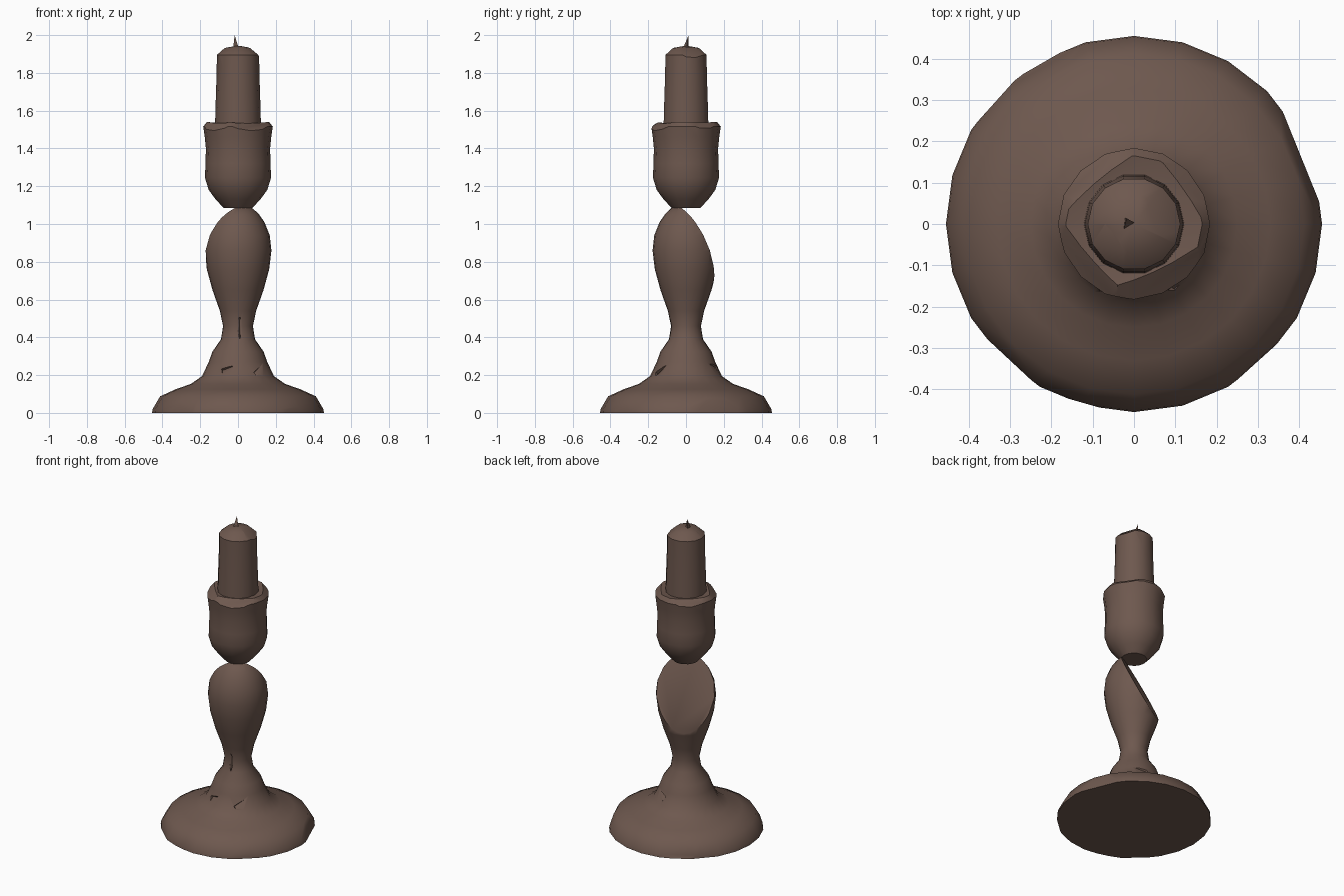
import bpy, bmesh, math
from mathutils import Vector, Matrix

if "Cube" in bpy.data.objects:
    bpy.data.objects.remove(bpy.data.objects["Cube"])

wood = bpy.data.materials.new("dull_brown")
brown = (0.155, 0.098, 0.077, 1)
wood.diffuse_color = brown
wood.use_nodes = True
wood.node_tree.nodes["Principled BSDF"].inputs["Base Color"].default_value = brown


def finish(name, bm):
    bmesh.ops.recalc_face_normals(bm, faces=bm.faces)
    mesh = bpy.data.meshes.new(name)
    bm.to_mesh(mesh)
    bm.free()
    obj = bpy.data.objects.new(name, mesh)
    bpy.context.collection.objects.link(obj)
    mesh.materials.append(wood)
    return obj


def smooth(obj, angle=48):
    bpy.ops.object.select_all(action='DESELECT')
    obj.select_set(True)
    bpy.context.view_layer.objects.active = obj
    bpy.ops.object.shade_smooth_by_angle(angle=math.radians(angle))


def lathe(profile, sides):
    """Closed solid of revolution from (radius, height) points."""
    bm = bmesh.new()
    rings = []
    for r, z in profile:
        rings.append([bm.verts.new((r * math.cos(math.tau * i / sides),
                                    r * math.sin(math.tau * i / sides), z))
                      for i in range(sides)])
    for low, high in zip(rings, rings[1:]):
        for i in range(sides):
            j = (i + 1) % sides
            bm.faces.new((low[i], low[j], high[j], high[i]))
    bm.faces.new(rings[0][::-1])
    bm.faces.new(rings[-1])
    return bm


def chip(bm, heading, radius, z, tilt):
    """Slice a flat chip off the rim; tilt lifts the cutting direction."""
    a, t = math.radians(heading), math.radians(tilt)
    out = Vector((math.cos(a), math.sin(a), 0))
    normal = out * math.cos(t) + Vector((0, 0, math.sin(t)))
    bmesh.ops.bisect_plane(bm, geom=bm.verts[:] + bm.edges[:] + bm.faces[:],
                           plane_co=out * radius + Vector((0, 0, z)),
                           plane_no=normal, clear_outer=True)
    bmesh.ops.holes_fill(bm, edges=[e for e in bm.edges if e.is_boundary], sides=0)


# Foot, neck and bulging stem
bm = lathe([(0.455, 0), (0.452, 0.02), (0.412, 0.088), (0.33, 0.125), (0.25, 0.153),
            (0.19, 0.195), (0.155, 0.27), (0.135, 0.325), (0.09, 0.39), (0.079, 0.46),
            (0.096, 0.54), (0.135, 0.65), (0.165, 0.76), (0.177, 0.86), (0.168, 0.94),
            (0.14, 1.01), (0.112, 1.05), (0.072, 1.09)], 24)
for heading, radius, tilt in ((120, 0.425, 25), (22, 0.425, 12), (227, 0.437, 10),
                              (138, 0.447, 0), (312, 0.443, 5), (254, 0.45, 0)):
    chip(bm, heading, radius, 0.05, tilt)
stem = finish("foot_and_stem", bm)

# Shallow nicks carved into the neck
nicks = bmesh.new()
for heading, radius, z, size, roll in ((-48, 0.182, 0.235, (0.03, 0.1, 0.02), 35),
                                       (65, 0.175, 0.25, (0.03, 0.08, 0.03), -15),
                                       (250, 0.18, 0.235, (0.03, 0.06, 0.025), 20),
                                       (-84, 0.082, 0.45, (0.012, 0.11, 0.012), 90)):
    place = (Matrix.Rotation(math.radians(heading), 4, 'Z')
             @ Matrix.Translation((radius, 0, z))
             @ Matrix.Rotation(math.radians(roll), 4, 'X')
             @ Matrix.Diagonal((*size, 1))
             @ Matrix.Rotation(math.radians(45), 4, 'Y'))
    bmesh.ops.create_cube(nicks, size=1, matrix=place)
cutter = finish("nick_cutter", nicks)
cutter.hide_render = True
carve = stem.modifiers.new("nicks", 'BOOLEAN')
carve.operation = 'DIFFERENCE'
carve.object = cutter
bpy.context.view_layer.objects.active = stem
bpy.ops.object.modifier_apply(modifier=carve.name)
bpy.data.objects.remove(cutter)
smooth(stem)

# Candle cup with a chipped rim
bm = lathe([(0.076, 1.085), (0.118, 1.13), (0.155, 1.18), (0.175, 1.245), (0.172, 1.32),
            (0.17, 1.4), (0.176, 1.46), (0.184, 1.515), (0.165, 1.54), (0.11, 1.53)], 16)
for heading, radius, z, tilt in ((295, 0.165, 1.505, 55), (222, 0.168, 1.505, 50),
                                 (130, 0.165, 1.515, 55), (35, 0.172, 1.515, 50)):
    chip(bm, heading, radius, z, tilt)
smooth(finish("candle_cup", bm), 40)

# Candle with a worn, domed top
bm = lathe([(0.122, 1.5), (0.119, 1.62), (0.113, 1.8), (0.112, 1.895),
            (0.07, 1.932), (0.015, 1.942)], 14)
chip(bm, 20, 0.1, 1.89, 50)
chip(bm, 215, 0.103, 1.9, 55)
smooth(finish("candle", bm), 45)

# Bent, pointed wick
bm = bmesh.new()
foot = [bm.verts.new(p) for p in ((-0.026, -0.018, 1.925), (0.006, 0, 1.925),
                                  (-0.022, 0.014, 1.925))]
tip = bm.verts.new((-0.018, 0.014, 2.0))
bm.faces.new(foot)
for i in range(3):
    bm.faces.new((foot[i], foot[(i + 1) % 3], tip))
finish("wick", bm)
